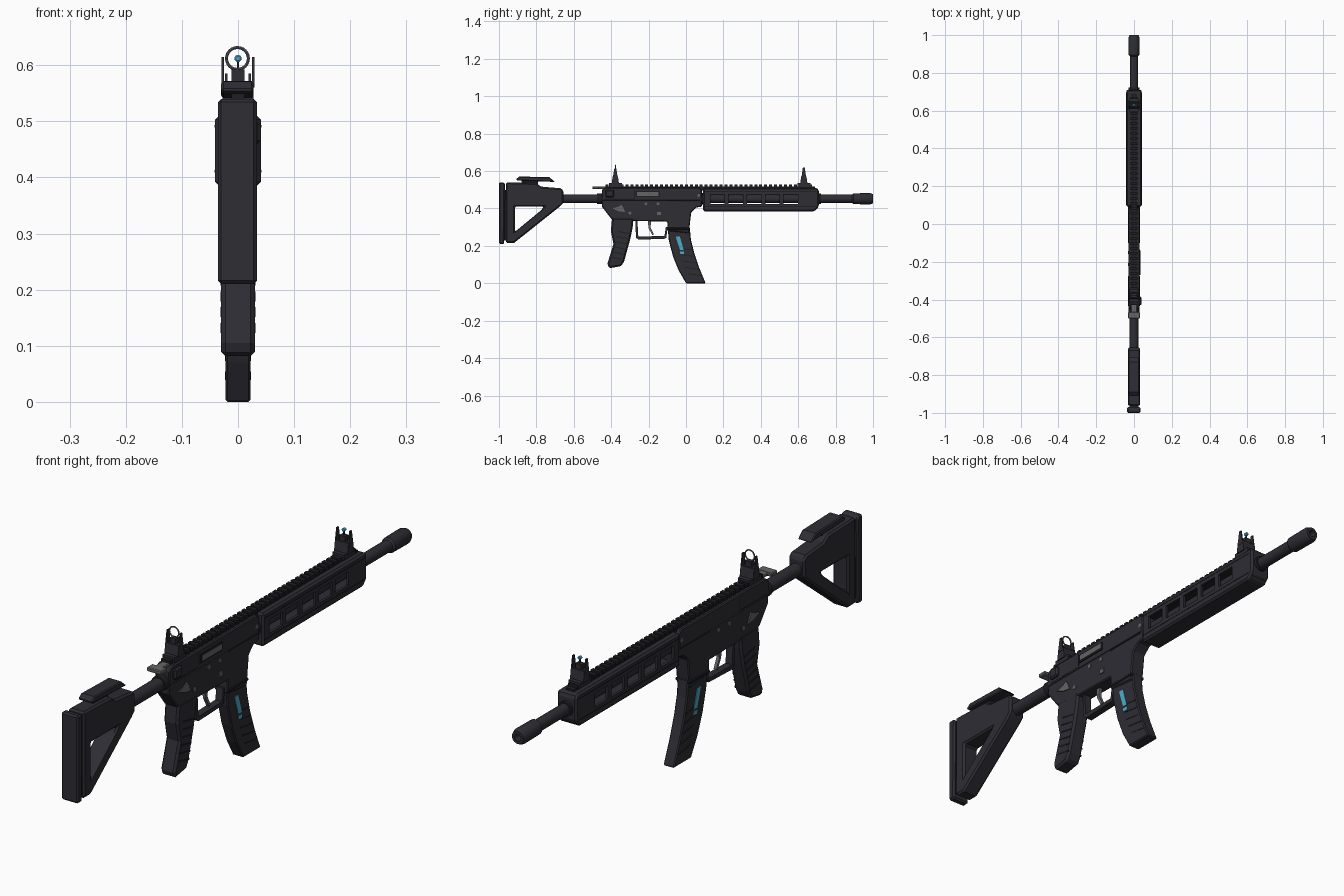
import bpy, bmesh, math
from mathutils import Matrix, Vector

if "Cube" in bpy.data.objects:
    bpy.data.objects.remove(bpy.data.objects["Cube"])


def material(name, rgb):
    m = bpy.data.materials.new(name)
    m.diffuse_color = (*rgb, 1)
    m.use_nodes = True
    m.node_tree.nodes["Principled BSDF"].inputs["Base Color"].default_value = m.diffuse_color
    return m


BODY = material("dark_graphite", (0.026, 0.026, 0.034))
DARK = material("near_black", (0.014, 0.014, 0.017))
GREY = material("worn_steel", (0.13, 0.13, 0.13))
BLUE = material("bright_blue", (0.07, 0.42, 0.62))


def finish(name, bm, mat, bevel=0, smooth=False):
    bmesh.ops.recalc_face_normals(bm, faces=bm.faces)
    me = bpy.data.meshes.new(name)
    bm.to_mesh(me)
    bm.free()
    me.materials.append(mat)
    ob = bpy.data.objects.new(name, me)
    bpy.context.collection.objects.link(ob)
    if bevel:
        b = ob.modifiers.new("bevel", 'BEVEL')
        b.width, b.segments, b.limit_method = bevel, 1, 'ANGLE'
        b.angle_limit = math.radians(40)
    if smooth:
        bpy.ops.object.select_all(action='DESELECT')
        ob.select_set(True)
        bpy.context.view_layer.objects.active = ob
        bpy.ops.object.shade_smooth_by_angle(angle=math.radians(35))
    return ob


def add_prism(bm, pts, x0, x1):
    """Side outline of (y, z) points extruded across x."""
    f = bm.faces.new([bm.verts.new((x0, y, z)) for y, z in pts])
    out = bmesh.ops.extrude_face_region(bm, geom=[f])["geom"]
    bmesh.ops.translate(bm, vec=(x1 - x0, 0, 0),
                        verts=[v for v in out if isinstance(v, bmesh.types.BMVert)])


def prism(name, pts, x0, x1, mat=BODY, bevel=0):
    bm = bmesh.new()
    add_prism(bm, pts, x0, x1)
    return finish(name, bm, mat, bevel)


def rect(y0, y1, z0, z1):
    return [(y0, z0), (y1, z0), (y1, z1), (y0, z1)]


def boxes(name, items, mat=BODY, bevel=0):
    """Several boxes (x0, x1, y0, y1, z0, z1) in one object."""
    bm = bmesh.new()
    for x0, x1, *r in items:
        add_prism(bm, rect(*r), x0, x1)
    return finish(name, bm, mat, bevel)


def lathe(name, profile, z, mat=BODY, sides=20):
    """Turned part along y from (y, radius) points."""
    bm = bmesh.new()
    rings = []
    for y, r in profile:
        rings.append([bm.verts.new((r * math.cos(a), y, z + r * math.sin(a)))
                      for a in (2 * math.pi * i / sides for i in range(sides))])
    for a, b in zip(rings, rings[1:]):
        for i in range(sides):
            j = (i + 1) % sides
            bm.faces.new((a[i], a[j], b[j], b[i]))
    bm.faces.new(rings[0])
    bm.faces.new(rings[-1])
    return finish(name, bm, mat, smooth=True)


def cut(target, cutter):
    m = target.modifiers.new("cut", 'BOOLEAN')
    m.object, m.operation, m.solver = cutter, 'DIFFERENCE', 'EXACT'
    cutter.hide_render = True
    cutter.hide_viewport = True


def pins(name, spots, half, r, mat):
    """Round pins running across x at (y, z)."""
    bm = bmesh.new()
    for y, z in spots:
        add_prism(bm, [(y + r * math.cos(k * math.pi / 5), z + r * math.sin(k * math.pi / 5))
                       for k in range(10)], -half, half)
    return finish(name, bm, mat)


# Shoulder stock with triangular opening, pad and cheek rest
stock = prism("stock", [(-.962, .54), (-.80, .535), (-.775, .517), (-.67, .508), (-.655, .495),
                        (-.655, .43), (-.675, .41), (-.92, .215), (-.962, .215)], -.033, .033)
cut(stock, prism("stock_opening_cutter",
                 [(-.915, .41), (-.76, .41), (-.775, .39), (-.915, .275)], -.1, .1))
b = stock.modifiers.new("bevel", 'BEVEL')
b.width, b.segments, b.angle_limit = .007, 1, math.radians(40)
prism("stock_pad", [(-1, .21), (-.972, .21), (-.968, .53), (-.974, .54), (-1, .54)],
      -.036, .034, BODY, .006)
boxes("pad_joiner", [(-.025, .025, -.98, -.955, .23, .50)], DARK)
prism("cheek_rest", [(-.91, .556), (-.89, .571), (-.73, .567), (-.70, .541), (-.73, .543),
                     (-.90, .549)], -.030, .028, BODY, .004)
boxes("cheek_rest_post", [(-.012, .012, -.88, -.79, .53, .553)], DARK)
lathe("stock_tube", [(-.68, .024), (-.44, .024)], .452)
lathe("tube_ring", [(-.475, .029), (-.445, .029)], .452, DARK)

# Receiver
prism("lower_receiver", [(-.45, .46), (-.45, .41), (-.40, .345), (-.37, .335), (-.10, .33),
                         (-.10, .28), (.015, .268), (.028, .38), (.055, .405), (.085, .41),
                         (.085, .46)], -.028, .028, BODY, .004)
prism("upper_receiver", [(-.45, .44), (.085, .44), (.085, .50), (.07, .512), (-.43, .512),
                         (-.45, .50)], -.030, .030, BODY, .004)
boxes("receiver_seams", [(-.0306, .0306, -.435, -.275, .448, .452),
                         (-.0306, .0306, -.10, .07, .438, .442),
                         (-.0306, .0306, -.278, -.274, .452, .50)], DARK)
boxes("magazine_well_rim", [(-.031, .031, -.10, .02, .285, .297)], DARK, .003)
pins("receiver_pins", [(-.30, .375), (-.215, .425), (-.15, .425), (.068, .47)], .0305, .008, GREY)
boxes("magazine_release", [(.02, .032, -.155, -.135, .365, .382)], GREY)
prism("selector_lever", [(-.395, .40), (-.36, .41), (-.345, .42), (-.335, .405), (-.325, .38),
                         (-.36, .385)], -.032, .032, GREY)
boxes("ejection_port", [(.028, .0335, -.27, -.14, .462, .493)], DARK)
boxes("ejection_bolt", [(.030, .0355, -.262, -.147, .468, .488)], GREY)
boxes("forward_assist", [(.02, .041, -.43, -.385, .46, .50)], BODY, .006)
boxes("charging_handle", [(-.016, .016, -.48, -.42, .505, .517),
                          (-.031, .031, -.50, -.465, .503, .518)], GREY, .003)

# Toothed rail along the top
teeth = [(-.019, .019, -.43 + .0265 * i, -.414 + .0265 * i, .512, .527) for i in range(42)]
boxes("top_rail", [(-.016, .016, -.43, .69, .495, .517)] + teeth, DARK)

# Handguard: hollow chamfered box with five side slots
guard = prism("handguard", [(.092, .385), (.688, .385), (.71, .41), (.71, .50), (.70, .51),
                            (.092, .51)], -.041, .041, BODY, .009)
slots = [(-.1, .1, .13 + .098 * i, .207 + .098 * i, .425, .476) for i in range(5)]
cut(guard, boxes("slot_cutters", slots))
cut(guard, boxes("hollow_cutter", [(-.031, .031, .10, .70, .398, .498)]))
boxes("handguard_lips", [(s * .0335 - .0085, s * .0335 + .0085, .10, .695, z, z + .004)
                         for s in (-1, 1) for z in (.409, .489)], DARK)
lathe("barrel_nut", [(.075, .032), (.10, .032)], .452, DARK)

# Barrel and muzzle
lathe("barrel", [(.08, .022), (.90, .022)], .452)
lathe("muzzle", [(.888, .022), (.895, .029), (.985, .030), (1, .024), (1, .013), (.97, .013)], .452)
lathe("muzzle_collar", [(.71, .028), (.722, .028)], .452, DARK)

# Grip with ridges
prism("grip", [(-.395, .35), (-.28, .35), (-.285, .30), (-.297, .24), (-.33, .12), (-.345, .092),
               (-.412, .08), (-.42, .105), (-.388, .21), (-.402, .28)], -.030, .030, BODY, .008)
ridges = bmesh.new()
for i in range(6):
    z, y = .135 + .028 * i, -.408 + .0055 * i
    add_prism(ridges, [(y + .015, z), (y + .075, z - .012), (y + .075, z - .006), (y + .015, z + .006)],
              -.0315, .0315)
finish("grip_ridges", ridges, DARK)

# Trigger and guard
prism("trigger_guard", [(-.27, .335), (-.26, .335), (-.255, .25), (-.115, .253), (-.108, .30),
                        (-.098, .30), (-.105, .243), (-.115, .238), (-.255, .233), (-.268, .245)],
      -.014, .014)
prism("trigger", [(-.205, .34), (-.185, .34), (-.19, .30), (-.172, .262), (-.18, .258), (-.20, .295)],
      -.006, .006, GREY)

# Curved magazine, with ribs and blue markers on both sides
back = [(-.098, .30), (-.092, .23), (-.07, .145), (-.04, .07), (0, 0)]
front = [(.105, 0), (.07, .085), (.043, .165), (.026, .235), (.02, .30)]
prism("magazine", back + front, -.0225, .0225, BODY, .004)
ribs = bmesh.new()
for i in range(5):
    z = .045 + .034 * i
    y = .08 - .46 * (z - .045) + .9 * (z - .045) ** 2
    add_prism(ribs, [(y - .07, z + .004), (y, z - .006), (y, z - .001), (y - .07, z + .009)],
              -.0235, .0235)
finish("magazine_ribs", ribs, DARK)
marks = bmesh.new()
for pts in ([(-.055, .25), (-.033, .25), (-.012, .178), (-.032, .178)],
            [(-.033, .17), (-.012, .17), (-.010, .156), (-.030, .156)]):
    add_prism(marks, pts, -.0245, .0245)
finish("blue_markers", marks, BLUE)


def sight(name, y, top):
    """Folding sight: base, centre block and paired tapered ears."""
    bm = bmesh.new()
    add_prism(bm, rect(y - .035, y + .035, .515, .535), -.024, .024)
    add_prism(bm, [(y - .02, .53), (y + .02, .53), (y + .014, .572), (y - .014, .572)], -.028, .028)
    add_prism(bm, rect(y - .01, y + .01, .57, .592), -.012, .012)
    for s in (-1, 1):
        for x, t in ((.027, top), (.021, top - .03)):
            add_prism(bm, [(y - .014, .56), (y + .014, .56), (y + .005, t), (y - .005, t)],
                      s * x - .0022, s * x + .0022)
    finish(name, bm, BODY)


sight("rear_sight", -.378, .615)
sight("front_sight", .63, .615)

# Rear aiming ring, front post and blue bead
bpy.ops.mesh.primitive_torus_add(major_radius=.0195, minor_radius=.0027, major_segments=24,
                                 minor_segments=8, location=(-.001, -.378, .612),
                                 rotation=(math.pi / 2, 0, 0))
ring = bpy.context.object
ring.name = "aiming_ring"
ring.data.materials.append(GREY)
bpy.ops.object.shade_smooth_by_angle()
boxes("front_post", [(-.0018, .0018, .627, .633, .59, .612)], DARK)
lathe("front_bead", [(.623, .004), (.625, .0065), (.635, .0065), (.637, .004)], .612, BLUE, 12)
